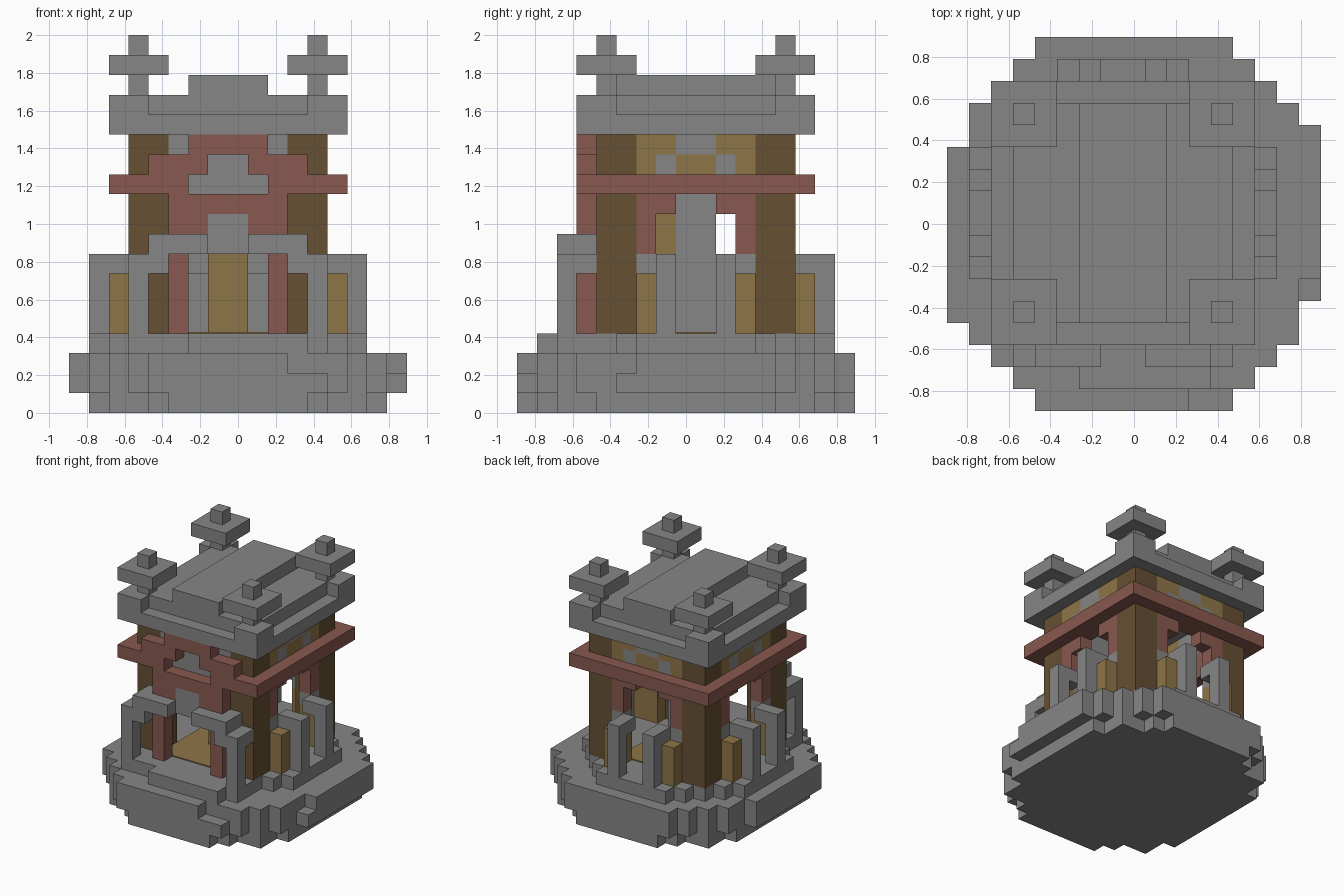
import bpy
import bmesh
from mathutils import Matrix, Vector

UNIT = 2 / 19          # edge of one block
MID = 8.5              # block coordinate of the world centre
AXIS_X, AXIS_Y = 8, 9  # symmetry axes of the tower, in blocks

if "Cube" in bpy.data.objects:
    bpy.data.objects.remove(bpy.data.objects["Cube"], do_unlink=True)


def make_material(name, rgb):
    mat = bpy.data.materials.new(name)
    mat.use_nodes = True
    color = (*rgb, 1)
    mat.diffuse_color = color
    mat.node_tree.nodes["Principled BSDF"].inputs["Base Color"].default_value = color
    return mat


stone = make_material("grey stone", (.24, .24, .24))
brick = make_material("red brick", (.25, .1, .08))
ochre = make_material("ochre wood", (.275, .178, .065))
timber = make_material("dark timber", (.133, .08, .033))


def mirrored(boxes, axis, centre):
    """Add the reflection of every box across a symmetry plane."""
    result = list(boxes)
    for box in boxes:
        spans = list(box)
        low, high = spans[axis]
        spans[axis] = (2 * centre - high, 2 * centre - low)
        result.append(tuple(spans))
    return result


def part(name, mat, boxes, mirror=""):
    """Build one object from boxes given as (x span, y span, z span)."""
    if "x" in mirror:
        boxes = mirrored(boxes, 0, AXIS_X)
    if "y" in mirror:
        boxes = mirrored(boxes, 1, AXIS_Y)
    bm = bmesh.new()
    for spans in boxes:
        centre = Vector([(low + high) / 2 for low, high in spans])
        centre -= Vector((MID, MID, 0))
        size = [(high - low) * UNIT for low, high in spans]
        matrix = Matrix.Translation(centre * UNIT) @ Matrix.Diagonal((*size, 1))
        bmesh.ops.create_cube(bm, size=1, matrix=matrix)
    mesh = bpy.data.meshes.new(name)
    bm.to_mesh(mesh)
    bm.free()
    mesh.materials.append(mat)
    obj = bpy.data.objects.new(name, mesh)
    bpy.context.collection.objects.link(obj)
    return obj


def disc_rows(cx, cy, limit, z, clip=None, skip=()):
    """Blocky disc: one box for each row of blocks inside the circle."""
    rows = []
    for j in range(17):
        inside = [i for i in range(17)
                  if (i + .5 - cx) ** 2 + (j + .5 - cy) ** 2 <= limit
                  and (clip is None or abs(i + .5 - cx) <= clip)
                  and (i, j) not in skip]
        if inside:
            rows.append(((inside[0], inside[-1] + 1), (j, j + 1), z))
    return rows


# Round stepped base
corners = {(16, 4), (0, 12)}
notches = corners | {(11, 0), (12, 0), (16, 5)}
part("base_foot", stone, disc_rows(MID, MID, 73, (0, 1), clip=7))
part("base_rim", stone, disc_rows(MID, MID, 80, (1, 2), skip=corners))
part("base_top", stone, disc_rows(MID, MID, 80, (2, 3), skip=notches))
part("terrace", stone, disc_rows(AXIS_X, AXIS_Y, 50, (3, 4)))
part("front_steps", stone, [((3, 13), (2, 4), (3, 4)), ((6, 12), (1, 2), (3, 4))])
part("inner_floor", ochre, [((5, 11), (4, 13), (4, 4.08))])

# Corner columns
part("corner_columns", timber, [((3, 5), (4, 6), (4, 14))], "xy")

# Central shrine inside the open hall
part("shrine_core", stone, [((7, 9), (8, 10), (4, 11))])
part("shrine_panel", ochre, [((7, 9), (7, 8), (4, 10))])

# Porch on the front: posts, stepped arch and brick frame
part("porch_posts", stone, [
    ((3, 4), (2, 3), (4, 8)),
    ((3, 4), (3, 4), (7, 8)),
    ((4, 5), (2, 4), (7, 8)),
    ((4, 7), (2, 4), (8, 9)),
], "x")
part("porch_keystone", stone, [((7, 9), (3, 4), (8, 10))])
part("porch_frame", brick, [
    ((5, 6), (3, 4), (4, 8)),
    ((5, 7), (3, 4), (9, 10)),
    ((5, 8), (3, 4), (10, 11)),
], "x")
part("porch_gable", brick, [
    ((4, 7), (3, 4), (12, 13)),
    ((6, 8), (3, 4), (13, 14)),
], "x")
part("gable_window", stone, [((5, 11), (4, 5), (11, 14))])

# Brick band around the tower, open in the middle of the front
part("band_front", brick, [((2, 6), (3, 4), (11, 12))], "x")
part("band_sides", brick, [((2, 4), (4, 14), (11, 12))], "x")
part("band_back", brick, [((2, 14), (13, 15), (11, 12))])


def wall_side(suffix, place, mirror):
    """One open arcade wall; place(along, depth, z) maps it onto a side.

    along is measured from the middle of the wall, depth outward from
    the wall's inner face.
    """
    def build(name, mat, pieces):
        boxes = []
        for (a, b), depth, z in pieces:
            boxes += [place((a, b), depth, z), place((-b, -a), depth, z)]
        part(name + suffix, mat, boxes, mirror)

    wall = (0, 1)
    build("arch_frame", brick, [((2, 3), wall, (8, 10)), ((1, 3), wall, (10, 11))])
    build("arch_capital", stone, [((2, 3), wall, (7, 8))])
    build("arch_pier", ochre, [((2, 3), (0, 2), (4, 7))])
    build("buttress", stone, [((1, 2), (2, 3), (4, 8)), ((1, 2), (1, 2), (7, 8))])
    build("frieze_panel", ochre, [((2, 3), wall, (12, 14)),
                                  ((0, 1), wall, (12, 13)),
                                  ((1, 2), wall, (13, 14))])
    build("frieze_arch", stone, [((1, 2), wall, (12, 13)), ((0, 1), wall, (13, 14))])


def on_side(along, depth, z):
    return (tuple(12 + d for d in depth), tuple(AXIS_Y + a for a in along), z)


def on_back(along, depth, z):
    return (tuple(AXIS_X + a for a in along), tuple(13 + d for d in depth), z)


wall_side("_sides", on_side, "x")
wall_side("_back", on_back, "")

# Roof with raised corners and a central ridge
part("roof_slab", stone, [((2, 14), (3, 15), (14, 15))])
part("roof_inner", stone, [((3, 13), (4, 14), (15, 16))])
part("roof_corners", stone, [((2, 4), (3, 5), (15, 16))], "xy")
part("roof_ridge", stone, [((6, 10), (4, 14), (16, 17))])

# Corner pinnacles
part("pinnacles", stone, [
    ((3, 4), (4, 5), (16, 17)),
    ((2, 5), (3, 6), (17, 18)),
    ((3, 4), (4, 5), (18, 19)),
], "xy")
